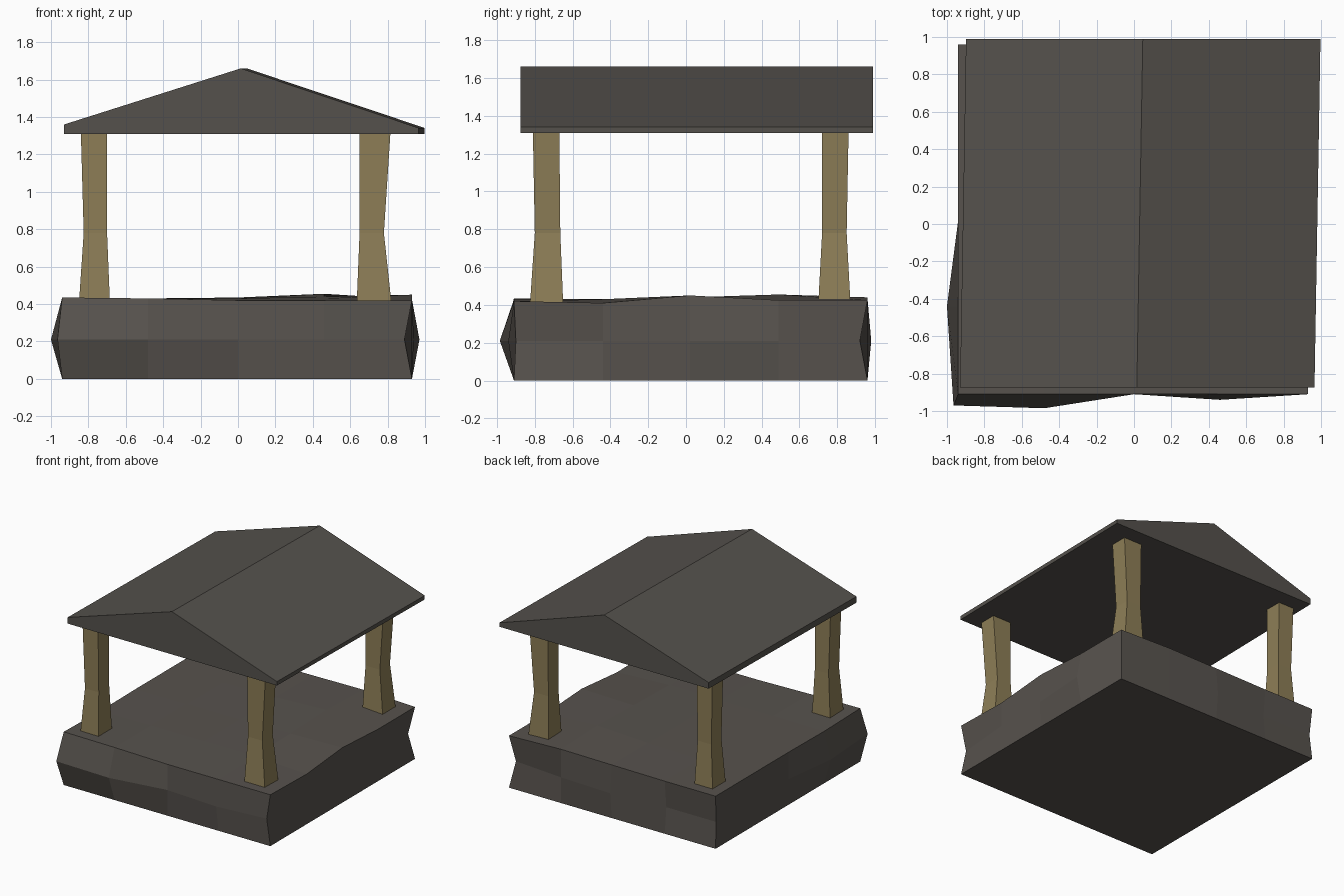
import bpy, bmesh

if "Cube" in bpy.data.objects:
    bpy.data.objects.remove(bpy.data.objects["Cube"])


def material(name, rgb):
    m = bpy.data.materials.new(name)
    m.diffuse_color = (*rgb, 1)
    m.use_nodes = True
    m.node_tree.nodes["Principled BSDF"].inputs["Base Color"].default_value = m.diffuse_color
    return m


STONE = material("dark stone", (0.095, 0.085, 0.075))
SLATE = material("dark slate", (0.09, 0.083, 0.073))
WOOD = material("tan wood", (0.27, 0.21, 0.095))


def finish(name, bm, mat):
    bmesh.ops.recalc_face_normals(bm, faces=bm.faces[:])
    me = bpy.data.meshes.new(name)
    bm.to_mesh(me)
    bm.free()
    me.materials.append(mat)
    ob = bpy.data.objects.new(name, me)
    bpy.context.collection.objects.link(ob)
    return ob


# Rough stone base: bottom face, uneven middle ring, uneven gridded top
XS = [-0.94, -0.48, 0.0, 0.46, 0.93]
YS = [-0.91, -0.44, 0.02, 0.49, 0.96]
TOP = [[0.435, 0.43, 0.42, 0.42, 0.42],
       [0.425, 0.43, 0.43, 0.43, 0.41],
       [0.43, 0.43, 0.43, 0.44, 0.45],
       [0.43, 0.43, 0.435, 0.455, 0.425],
       [0.43, 0.43, 0.435, 0.44, 0.425]]
# outward offsets of the middle ring, counter-clockwise from front left
MID = [(-0.965, -0.97), (-0.48, -0.985), (0.0, -0.91), (0.46, -0.94), (0.89, -0.90),
       (0.93, -0.44), (0.94, 0.02), (0.97, 0.49), (0.895, 0.92),
       (0.46, 0.96), (0.0, 0.98), (-0.48, 0.94), (-0.93, 0.94),
       (-0.92, 0.49), (-0.94, 0.02), (-1.0, -0.44)]
RING = ([(i, 0) for i in range(4)] + [(4, j) for j in range(4)]
        + [(4 - i, 4) for i in range(4)] + [(0, 4 - j) for j in range(4)])
bm = bmesh.new()
top = [[bm.verts.new((XS[i], YS[j], TOP[j][i])) for i in range(5)] for j in range(5)]
mid = [bm.verts.new((x, y, 0.21)) for x, y in MID]
low = [bm.verts.new((XS[i], YS[j], 0)) for i, j in RING]
for j in range(4):
    for i in range(4):
        bm.faces.new((top[j][i], top[j][i + 1], top[j + 1][i + 1], top[j + 1][i]))
for k in range(16):
    n = (k + 1) % 16
    (i, j), (p, q) = RING[k], RING[n]
    bm.faces.new((low[k], low[n], mid[n], mid[k]))
    bm.faces.new((mid[k], mid[n], top[q][p], top[j][i]))
bm.faces.new(low)
finish("stone_base", bm, STONE)


# Four-sided posts with a flared foot and a pinched waist
def post(name, rings):
    bm = bmesh.new()
    loops = [[bm.verts.new((x, y, z)) for x, y in ((x0, y0), (x1, y0), (x1, y1), (x0, y1))]
             for x0, x1, y0, y1, z in rings]
    for a, b in zip(loops, loops[1:]):
        for k in range(4):
            n = (k + 1) % 4
            bm.faces.new((a[k], a[n], b[n], b[k]))
    bm.faces.new(loops[0])
    bm.faces.new(loops[-1])
    finish(name, bm, WOOD)


LEFT = [(-0.85, -0.685), (-0.825, -0.70), (-0.84, -0.70)]
RIGHT = [(0.635, 0.82), (0.65, 0.78), (0.65, 0.815)]
FRONT = [(-0.825, -0.65), (-0.80, -0.665), (-0.81, -0.67)]
BACK = [(0.70, 0.87), (0.72, 0.85), (0.72, 0.86)]
HEIGHTS = (0.41, 0.78, 1.315)
for fb, ys in (("front", FRONT), ("back", BACK)):
    for lr, xs in (("left", LEFT), ("right", RIGHT)):
        post(f"{fb}_{lr}_post", [(*x, *y, z) for x, y, z in zip(xs, ys, HEIGHTS)])

# Gabled roof, slightly skewed toward the back
PROFILE = [(-0.93, 1.31), (0.965, 1.31), (0.965, 1.342), (0.015, 1.66), (-0.93, 1.36)]
bm = bmesh.new()
ends = [[bm.verts.new((x + dx, y, z)) for x, z in PROFILE]
        for y, dx in ((-0.875, 0), (0.99, 0.032))]
for k in range(5):
    n = (k + 1) % 5
    bm.faces.new((ends[0][k], ends[0][n], ends[1][n], ends[1][k]))
for e in ends:
    bm.faces.new(e)
finish("gabled_roof", bm, SLATE)
